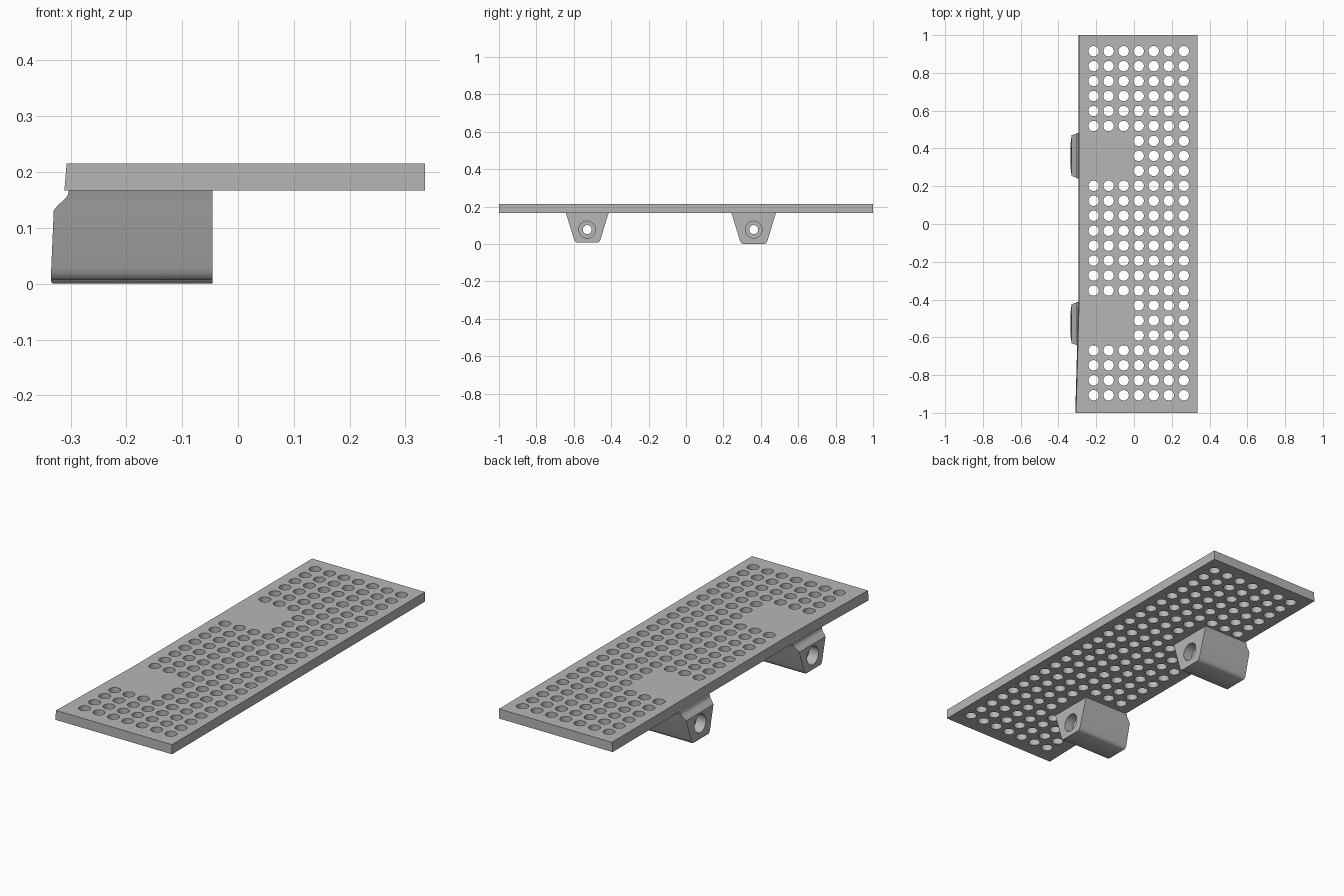
import bpy
import bmesh
from math import cos, sin, tau, radians

cube = bpy.data.objects.get("Cube")
if cube:
    bpy.data.objects.remove(cube, do_unlink=True)

GREY = (0.47, 0.47, 0.47, 1)
grey = bpy.data.materials.new("grey_plastic")
grey.use_nodes = True
grey.diffuse_color = GREY
shader = next(n for n in grey.node_tree.nodes if n.type == 'BSDF_PRINCIPLED')
shader.inputs["Base Color"].default_value = GREY


def loft(bm, rings):
    """Join equal-length rings of points into a capped solid."""
    loops = [[bm.verts.new(p) for p in ring] for ring in rings]
    count = len(loops[0])
    for low, high in zip(loops, loops[1:]):
        for i in range(count):
            j = (i + 1) % count
            bm.faces.new((low[i], low[j], high[j], high[i]))
    bm.faces.new(loops[0][::-1])
    bm.faces.new(loops[-1])


def finish(name, bm):
    bmesh.ops.recalc_face_normals(bm, faces=bm.faces[:])
    mesh = bpy.data.meshes.new(name)
    bm.to_mesh(mesh)
    bm.free()
    mesh.materials.append(grey)
    obj = bpy.data.objects.new(name, mesh)
    bpy.context.scene.collection.objects.link(obj)
    return obj


def cut(obj, cutter):
    """Subtract the cutter, then keep edges sharp and bores smooth."""
    mod = obj.modifiers.new("holes", 'BOOLEAN')
    mod.operation = 'DIFFERENCE'
    mod.solver = 'EXACT'
    mod.object = cutter
    cutter.hide_render = True
    bpy.ops.object.select_all(action='DESELECT')
    obj.select_set(True)
    bpy.context.view_layer.objects.active = obj
    bpy.ops.object.modifier_apply(modifier=mod.name)
    bpy.data.objects.remove(cutter, do_unlink=True)
    bpy.ops.object.shade_smooth_by_angle(angle=radians(30))


# Perforated plate, with a slightly skewed left edge
PLATE_BOTTOM, PLATE_TOP = 0.167, 0.215
SIDES = 32


def plate_ring(z, flare):
    return [(-0.307 - flare, -1, z), (0.335, -1, z), (0.335, 1, z),
            (-0.29 - flare, 1, z), (-0.29 - flare, -0.4, z)]


bm = bmesh.new()
loft(bm, [plate_ring(PLATE_BOTTOM, 0.004), plate_ring(PLATE_TOP, 0)])
plate = finish("perforated_plate", bm)

# Hole grid, left solid above each bracket
solid_rows = {6, 7, 8, 17, 18, 19}
bm = bmesh.new()
for row in range(24):
    for col in range(7):
        if row in solid_rows and col < 3:
            continue
        x, y = -0.214 + 0.0796 * col, 0.915 - 0.0792 * row
        loft(bm, [[(x + 0.0275 * cos(tau * i / SIDES),
                    y + 0.0275 * sin(tau * i / SIDES), z)
                   for i in range(SIDES)] for z in (0.1, 0.3)])
cut(plate, finish("plate_hole_cutter", bm))

# Tapered brackets: each level is height, half width, outer end
levels = [(0.0, 0.058, -0.332), (0.004, 0.065, -0.335),
          (0.012, 0.071, -0.335), (0.022, 0.075, -0.3345),
          (0.13, 0.108, -0.33), (0.14, 0.111, -0.322),
          (0.15, 0.114, -0.311), (0.158, 0.117, -0.305),
          (PLATE_BOTTOM, 0.12, -0.303)]
# Stepped bore along the bracket: position, radius
bore = [(-0.4, 0.045), (-0.28, 0.045), (-0.28, 0.024),
        (-0.095, 0.024), (-0.095, 0.045), (0.0, 0.045)]

for name, y, lift, scale in (("front_bracket", -0.528, 0.007, 0.96),
                             ("back_bracket", 0.362, 0.0, 1.0)):
    bm = bmesh.new()
    rings = []
    for z, half, end in levels:
        z = lift + z * (1 - lift / PLATE_BOTTOM)
        w = half * scale
        rings.append([(end, y - w, z), (-0.046, y - w, z),
                      (-0.046, y + w, z), (end, y + w, z)])
    loft(bm, rings)
    bracket = finish(name, bm)

    bm = bmesh.new()
    loft(bm, [[(x, y + r * cos(tau * i / SIDES), 0.077 + r * sin(tau * i / SIDES))
               for i in range(SIDES)] for x, r in bore])
    cut(bracket, finish(name + "_bore_cutter", bm))
